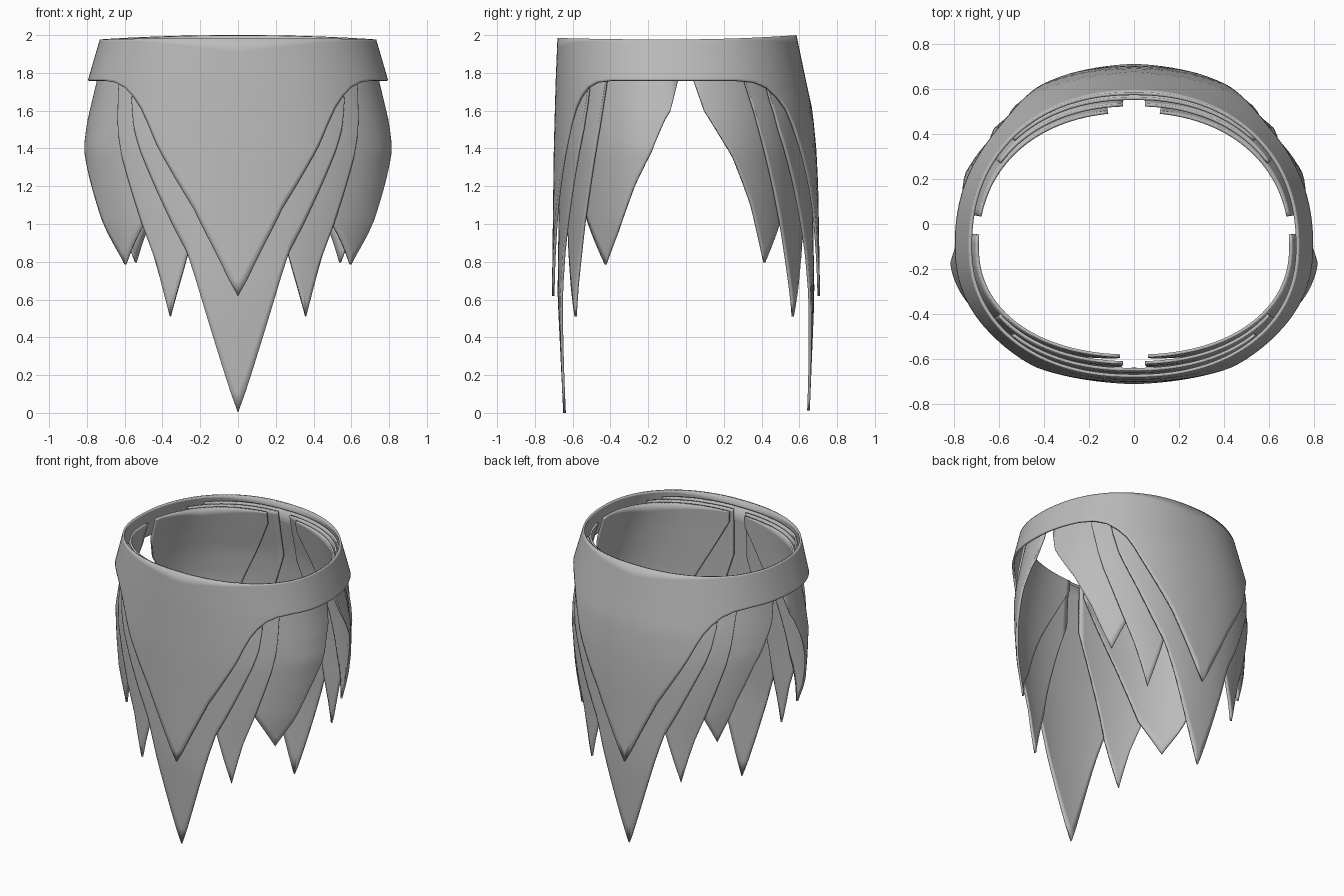
import bpy
import bmesh
from math import sin, cos, radians

cube = bpy.data.objects.get("Cube")
if cube:
    bpy.data.objects.remove(cube, do_unlink=True)

cloth = bpy.data.materials.new("grey_cloth")
cloth.use_nodes = True
GREY = (0.5, 0.5, 0.5, 1)
cloth.diffuse_color = GREY
cloth.node_tree.nodes["Principled BSDF"].inputs["Base Color"].default_value = GREY

# Body profile: half width, front depth and back depth by height
WIDTH = [(0, .74), (.8, .79), (1, .84), (1.2, .86), (1.4, .87), (1.55, .845), (1.76, .795), (2, .725)]
FRONT = [(0, .58), (.62, .61), (1.4, .6), (1.76, .59), (2, .58)]
BACK = [(0, .785), (.62, .81), (1.2, .8), (1.4, .79), (1.6, .77), (1.76, .735), (2, .685)]
CENTRE_Y = -0.1
ROUND = 2 / 2.2
THICKNESS = 0.014
ROWS = 18
STEP = 2.5


def lerp(table, v):
    if v <= table[0][0]:
        return table[0][1]
    for (p, a), (q, b) in zip(table, table[1:]):
        if v <= q:
            return a + (b - a) * (v - p) / (q - p)
    return table[-1][1]


def body_point(angle, z, layer):
    """Point on the body; angle runs from 0 at the front to 180 at the back."""
    s, c = sin(radians(angle)), cos(radians(angle))
    depth = lerp(FRONT if c > 0 else BACK, z) - 0.03 * layer
    x = (lerp(WIDTH, z) - 0.016 * layer) * max(s, 0) ** ROUND
    y = abs(c) ** ROUND * depth
    return (0 if s < 1e-6 else x, CENTRE_Y + (-y if c > 0 else y), z)


def rim(angle):
    c = cos(radians(angle))
    return 1.977 + (0.008 if c > 0 else 0.023) * c * c


def panel(name, hem, layer, drop):
    """Curved cloth panel hanging from the rim to a hem of (angle, height) points."""
    hem = sorted(hem)
    angles = {p[0] for p in hem}
    n = int((hem[-1][0] - hem[0][0]) / STEP)
    for i in range(1, n + 1):
        t = hem[0][0] + i * STEP
        if all(abs(t - p[0]) > 0.8 for p in hem):
            angles.add(t)
    bm = bmesh.new()
    columns = []
    for t in sorted(angles):
        top, low = rim(t) - drop, lerp(hem, t)
        columns.append([bm.verts.new(body_point(t, top + (low - top) * j / ROWS, layer))
                        for j in range(ROWS + 1)])
    for a, b in zip(columns, columns[1:]):
        for j in range(ROWS):
            bm.faces.new((a[j], a[j + 1], b[j + 1], b[j]))
    bmesh.ops.remove_doubles(bm, verts=bm.verts, dist=0.0005)
    mesh = bpy.data.meshes.new(name)
    bm.to_mesh(mesh)
    bm.free()
    mesh.materials.append(cloth)
    obj = bpy.data.objects.new(name, mesh)
    bpy.context.collection.objects.link(obj)
    mirror = obj.modifiers.new("mirror", 'MIRROR')
    mirror.use_clip = True
    solid = obj.modifiers.new("thickness", 'SOLIDIFY')
    solid.thickness = THICKNESS
    solid.offset = -1
    bpy.ops.object.select_all(action='DESELECT')
    obj.select_set(True)
    bpy.context.view_layer.objects.active = obj
    bpy.ops.object.shade_smooth_by_angle(angle=radians(35))


def to_back(hem):
    return [(180 - t, z) for t, z in hem]


# Waistband with a pointed flap at front and back
flap = [(0, .62), (14, 1.08), (32, 1.53), (36, 1.61), (40.5, 1.67), (46, 1.72), (53, 1.75), (62, 1.76)]
panel("waistband", flap + to_back(flap), 0, 0)

# Long centre points
spike = [(0, 0), (18, .85), (39, 1.5), (42.5, 1.65), (46, 1.9)]
panel("front_long_point", spike, 1, 0.04)
panel("back_long_point", to_back([(0, .012)] + spike[1:]), 1, 0.04)

# Narrow points beside the centre
strip = [(3, 1.6), (18, .85), (27, .51), (37, 1), (49, 1.5), (54, 1.74), (56, 1.9)]
panel("front_narrow_points", strip, 2, 0.05)
panel("back_narrow_points", to_back(strip), 2, 0.05)

# Wide leaves round the hips
panel("front_hip_leaves", [(4, 1.85), (35, 1.03), (52.5, .785), (61, .95), (72, 1.2),
                           (82, 1.38), (91, 1.6), (94, 1.76)], 3, 0.06)
panel("back_hip_leaves", to_back([(8, 1.85), (33, 1.03), (45.5, .795), (53, 1.1),
                                  (62, 1.35), (75, 1.6), (79, 1.76)]), 3, 0.06)
